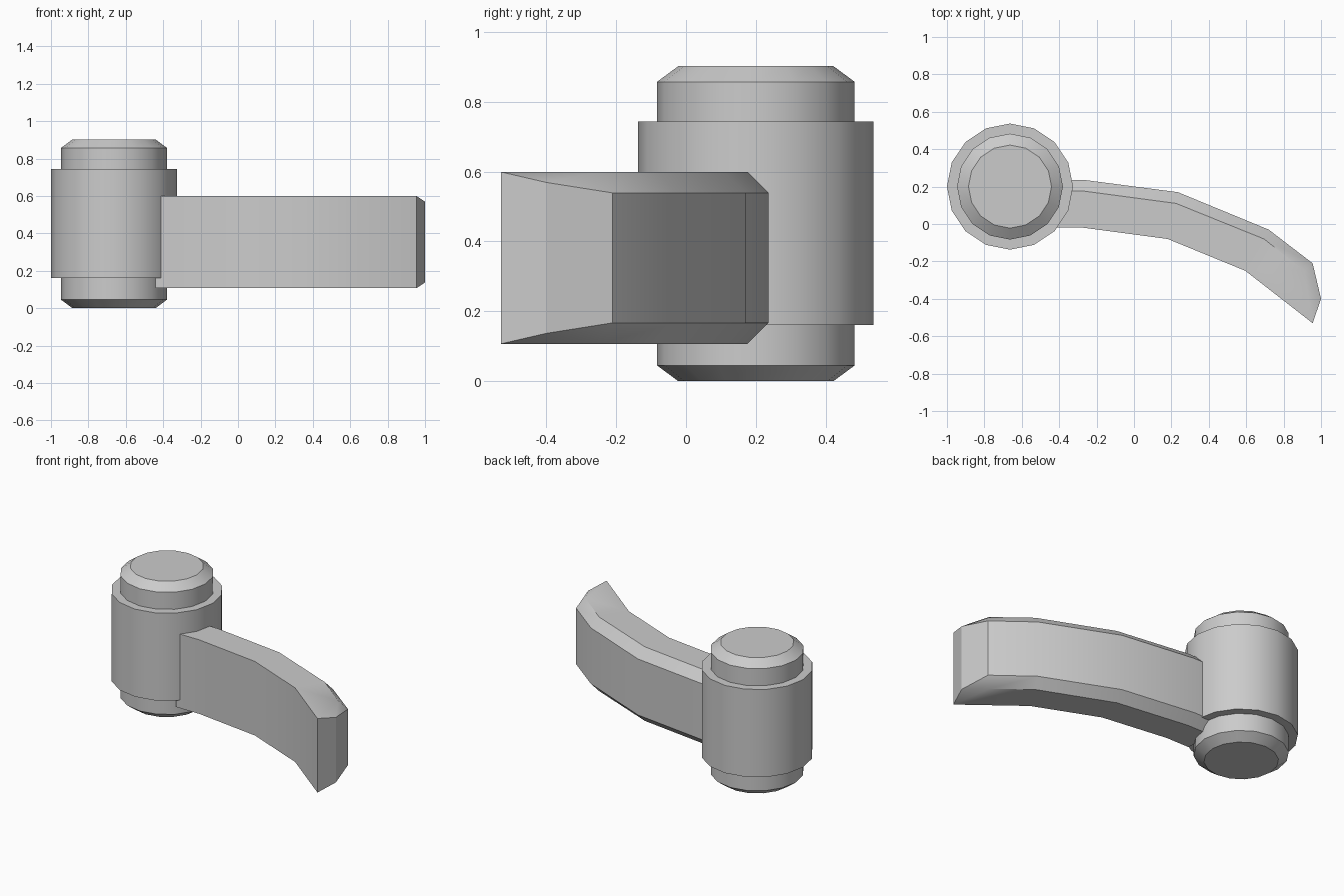
import bpy, bmesh, math

cube = bpy.data.objects.get("Cube")
if cube:
    bpy.data.objects.remove(cube, do_unlink=True)

grey = bpy.data.materials.new("plain grey")
grey.use_nodes = True
grey.diffuse_color = (0.6, 0.6, 0.6, 1)
grey.node_tree.nodes["Principled BSDF"].inputs["Base Color"].default_value = (0.6, 0.6, 0.6, 1)

SIDES = 16
PIVOT = (-0.663, 0.2)


def finish(bm, name):
    bmesh.ops.recalc_face_normals(bm, faces=bm.faces)
    mesh = bpy.data.meshes.new(name)
    bm.to_mesh(mesh)
    bm.free()
    mesh.materials.append(grey)
    obj = bpy.data.objects.new(name, mesh)
    bpy.context.collection.objects.link(obj)
    bpy.ops.object.select_all(action='DESELECT')
    obj.select_set(True)
    bpy.context.view_layer.objects.active = obj
    bpy.ops.object.shade_smooth_by_angle(angle=math.radians(30))
    return obj


def turned(name, profile):
    """Closed solid turned about the pivot from (radius, z) pairs."""
    bm = bmesh.new()
    rings = []
    for r, z in profile:
        angles = [2 * math.pi * i / SIDES for i in range(SIDES)]
        rings.append([bm.verts.new((PIVOT[0] + r * math.cos(a),
                                    PIVOT[1] + r * math.sin(a), z)) for a in angles])
    for low, high in zip(rings, rings[1:]):
        for i in range(SIDES):
            j = (i + 1) % SIDES
            bm.faces.new((low[i], low[j], high[j], high[i]))
    bm.faces.new(rings[0])
    bm.faces.new(rings[-1])
    return finish(bm, name)


# Pin with chamfered ends, and the wider sleeve around it
turned("hinge_pin", [(0.222, 0), (0.283, 0.045), (0.283, 0.857), (0.222, 0.902)])
turned("hinge_sleeve", [(0.337, 0.161), (0.337, 0.743)])

# Curved lever: front edge, chamfer ridge and back edge at each station
MID, TALL, SHORT, TIP = 0.353, 0.246, 0.186, 0.216
stations = [
    ((-0.44, -0.02), (-0.44, 0.176), (-0.44, 0.236)),
    ((-0.27, -0.02), (-0.27, 0.176), (-0.27, 0.236)),
    ((0.18, -0.08), (0.225, 0.11), (0.235, 0.17)),
    ((0.595, -0.25), (0.695, -0.08), (0.72, -0.03)),
    ((0.955, -0.53), (0.912, -0.25), (0.955, -0.21)),
]
bm = bmesh.new()
loops = []
for front, ridge, back in stations:
    outline = [(front, -TALL), (front, TALL), (ridge, TALL),
               (back, SHORT), (back, -SHORT), (ridge, -TALL)]
    loops.append([bm.verts.new((*p, MID + h)) for p, h in outline])
for a, b in zip(loops, loops[1:]):
    for i in range(len(a)):
        j = (i + 1) % len(a)
        bm.faces.new((a[i], a[j], b[j], b[i]))
bm.faces.new(loops[0])

# Pointed end of the lever
tip_low, tip_high = [bm.verts.new((1, -0.4, MID + h)) for h in (-TIP, TIP)]
fl, fh, rh, bh, bl, rl = loops[-1]
for face in ((fl, fh, tip_high, tip_low), (tip_low, tip_high, bh, bl),
             (fh, rh, tip_high), (rh, bh, tip_high),
             (fl, rl, tip_low), (rl, bl, tip_low)):
    bm.faces.new(face)
finish(bm, "curved_lever")
